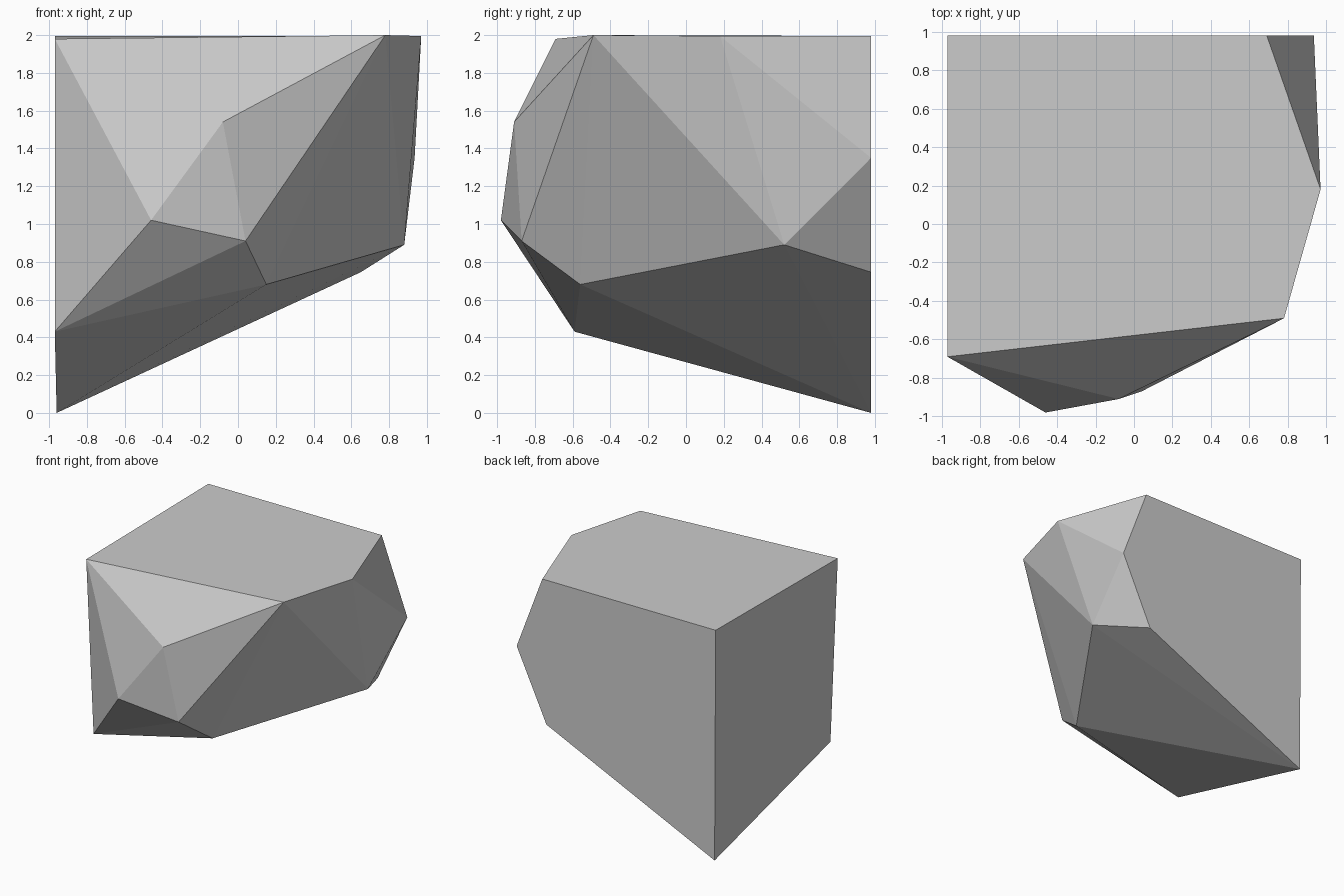
import bpy
import bmesh
from math import radians

default_cube = bpy.data.objects.get("Cube")
if default_cube:
    bpy.data.objects.remove(default_cube, do_unlink=True)


def make_material(name, colour):
    material = bpy.data.materials.new(name)
    material.use_nodes = True
    material.diffuse_color = colour
    material.node_tree.nodes["Principled BSDF"].inputs["Base Color"].default_value = colour
    return material


# Corners of the chipped boulder, grouped by region
top_rim = [(-0.97, -0.69, 1.98), (0.78, -0.49, 2), (0.97, 0.18, 1.995),
           (0.69, 0.98, 1.995), (-0.97, 0.98, 1.995)]
front_chips = [(-0.08, -0.91, 1.54), (-0.46, -0.98, 1.02), (0.04, -0.87, 0.91)]
side_chips = [(0.935, 0.98, 1.35), (0.88, 0.52, 0.89)]
underside = [(0.15, -0.56, 0.68), (-0.97, -0.59, 0.43),
             (0.65, 0.98, 0.745), (-0.96, 0.98, 0)]

# Wrap the corners in a faceted convex shell and merge the flat cut sides
bm = bmesh.new()
for corner in top_rim + front_chips + side_chips + underside:
    bm.verts.new(corner)
bmesh.ops.convex_hull(bm, input=bm.verts[:])
bmesh.ops.dissolve_limit(bm, angle_limit=radians(1.5),
                         verts=bm.verts[:], edges=bm.edges[:])
bmesh.ops.recalc_face_normals(bm, faces=bm.faces[:])

mesh = bpy.data.meshes.new("rock")
bm.to_mesh(mesh)
bm.free()

# Flat-shaded stone in a single grey
mesh.materials.append(make_material("stone grey", (0.6, 0.6, 0.6, 1)))
rock = bpy.data.objects.new("rock", mesh)
bpy.context.scene.collection.objects.link(rock)
